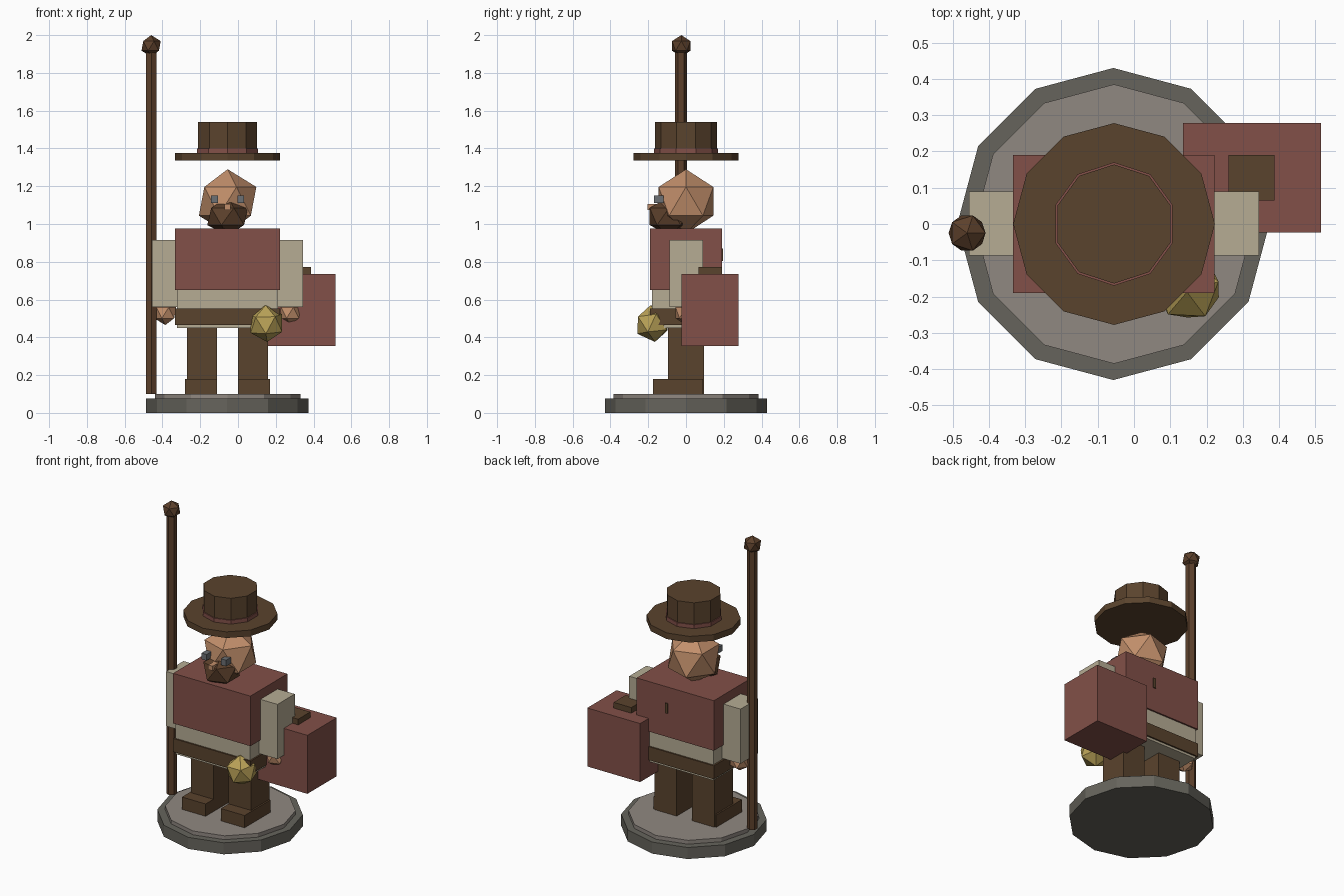
import bpy
import math

if "Cube" in bpy.data.objects:
    bpy.data.objects.remove(bpy.data.objects["Cube"])


def linear(v):
    v /= 255
    return v / 12.92 if v <= 0.04045 else ((v + 0.055) / 1.055) ** 2.4


def material(name, r, g, b):
    m = bpy.data.materials.new(name)
    m.diffuse_color = (linear(r), linear(g), linear(b), 1)
    m.use_nodes = True
    m.node_tree.nodes["Principled BSDF"].inputs["Base Color"].default_value = m.diffuse_color
    return m


RED = material("dull red", 130, 80, 72)
BROWN = material("leather brown", 90, 67, 45)
WOOD = material("dark wood", 92, 64, 43)
SKIN = material("skin", 194, 143, 107)
CREAM = material("cream cloth", 182, 172, 148)
GOLD = material("brass", 187, 163, 88)
STONE = material("dark stone", 102, 100, 92)
SLATE = material("light stone", 144, 136, 129)
GLASS = material("grey glass", 108, 112, 116)
CX = -0.055  # centre line of the figure


def finish(name, mat):
    o = bpy.context.object
    o.name = name
    o.data.materials.append(mat)
    return o


def box(name, mat, x, y, z):
    """Box from (min, max) pairs."""
    bpy.ops.mesh.primitive_cube_add(
        size=1, location=[sum(p) / 2 for p in (x, y, z)])
    o = finish(name, mat)
    o.scale = [p[1] - p[0] for p in (x, y, z)]
    return o


def disc(name, mat, x, y, r, z0, z1, sides):
    bpy.ops.mesh.primitive_cylinder_add(
        vertices=sides, radius=r, depth=z1 - z0, location=(x, y, (z0 + z1) / 2))
    return finish(name, mat)


def ball(name, mat, loc, r, scale=(1, 1, 1)):
    bpy.ops.mesh.primitive_ico_sphere_add(subdivisions=1, radius=r, location=loc)
    o = finish(name, mat)
    o.scale = scale
    return o


# Stand
disc("stand_base", STONE, CX - 0.002, 0, 0.43, 0, 0.075, 12)
disc("stand_top", SLATE, CX, 0, 0.385, 0.07, 0.1, 12)

# Paired limbs and eyes, mirrored about the centre line
for side, s in (("left", -1), ("right", 1)):
    def span(a, b):
        return sorted((CX + s * a, CX + s * b))
    box(side + "_leg", BROWN, span(0.055, 0.215), (-0.095, 0.095), (0.1, 0.46))
    box(side + "_boot", BROWN, span(0.055, 0.225), (-0.175, 0.09), (0.1, 0.18))
    box(side + "_arm", CREAM, span(0.255, 0.4), (-0.087, 0.09), (0.56, 0.915))
    ball(side + "_hand", SKIN, (CX + s * 0.33, 0, 0.53), 0.065)
    box(side + "_eye", GLASS, span(0.052, 0.088), (-0.17, -0.12), (1.11, 1.15))

# Torso
box("shirt", CREAM, (-0.322, 0.212), (-0.18, 0.18), (0.45, 0.7))
box("belt", BROWN, (-0.333, 0.222), (-0.19, 0.19), (0.465, 0.552))
box("jacket", RED, (-0.333, 0.222), (-0.19, 0.19), (0.65, 0.975))
box("back_tab", BROWN, (-0.004, 0.014), (0.185, 0.197), (0.805, 0.87))

# Head
ball("head", SKIN, (CX, 0, 1.12), 0.17)
ball("beard", WOOD, (CX, -0.09, 1.04), 0.12, (1, 1, 0.85))
box("nose", SKIN, (CX - 0.016, CX + 0.016), (-0.205, -0.12), (1.075, 1.105))

# Hat
disc("hat_brim", BROWN, CX, 0, 0.278, 1.335, 1.375, 12)
disc("hat_band", RED, CX, 0, 0.17, 1.37, 1.4, 10)
disc("hat_crown", BROWN, CX, 0, 0.164, 1.37, 1.54, 10)

# Travelling case
box("case", RED, (0.135, 0.515), (-0.023, 0.278), (0.355, 0.735))
box("case_handle", BROWN, (0.26, 0.387), (0.065, 0.19), (0.73, 0.772))

# Lantern at the belt
lantern = ball("lantern", GOLD, (0.15, -0.176, 0.473), 0.098)
lantern.rotation_euler = (math.radians(6), math.radians(-4), math.radians(15))

# Walking staff
disc("staff", WOOD, -0.459, -0.026, 0.031, 0.1, 1.93, 6)
ball("staff_knob", WOOD, (-0.46, -0.025, 1.943), 0.057)
